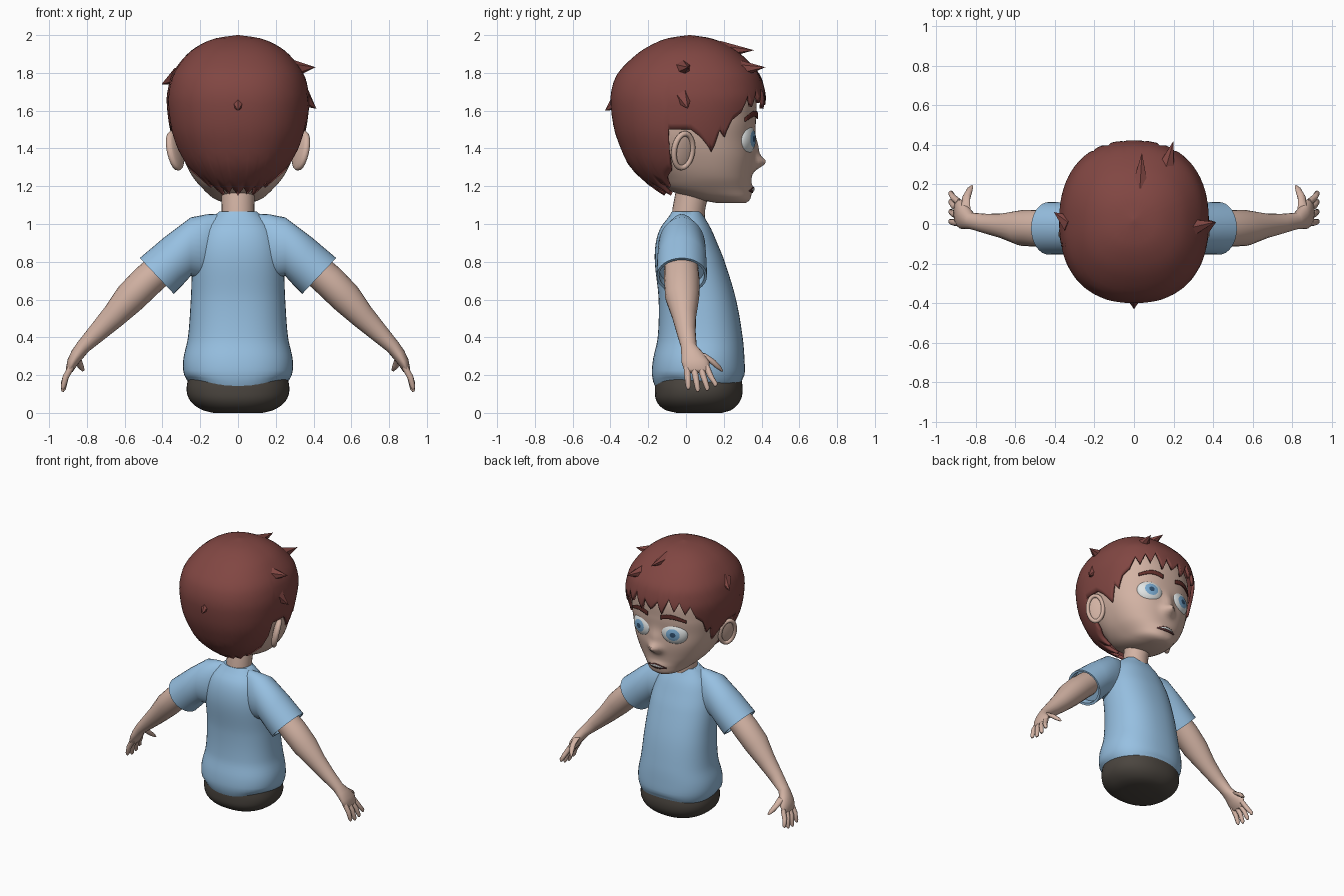
import bpy, bmesh, math
from mathutils import Matrix, Vector, Euler

cube = bpy.data.objects.get("Cube")
if cube:
    bpy.data.objects.remove(cube, do_unlink=True)


def material(name, r, g, b):
    m = bpy.data.materials.new(name)
    m.use_nodes = True
    m.diffuse_color = (r, g, b, 1)
    m.node_tree.nodes["Principled BSDF"].inputs["Base Color"].default_value = (r, g, b, 1)
    return m


SKIN = material("skin", .65, .45, .37)
HAIR = material("auburn hair", .22, .062, .055)
BROW = material("dark brow", .13, .03, .025)
SHIRT = material("blue shirt", .31, .53, .76)
PANTS = material("dark trousers", .07, .06, .05)
WHITE = material("eye white", .75, .78, .78)
IRIS = material("blue iris", .2, .42, .66)
PUPIL = material("navy pupil", .03, .08, .16)
MOUTH = material("mouth inside", .09, .03, .03)


def finish(name, bm, mats, angle=40):
    bmesh.ops.recalc_face_normals(bm, faces=bm.faces)
    mesh = bpy.data.meshes.new(name)
    bm.to_mesh(mesh)
    bm.free()
    for m in mats:
        mesh.materials.append(m)
    ob = bpy.data.objects.new(name, mesh)
    bpy.context.collection.objects.link(ob)
    bpy.ops.object.select_all(action='DESELECT')
    ob.select_set(True)
    bpy.context.view_layer.objects.active = ob
    bpy.ops.object.shade_smooth_by_angle(angle=math.radians(angle))
    return ob


def thicken(ob, t):
    mod = ob.modifiers.new("thickness", 'SOLIDIFY')
    mod.thickness = t
    mod.offset = -1


def loft(name, rings, mat, caps=(True, True), closed=True, angle=40):
    bm = bmesh.new()
    vs = [[bm.verts.new(p) for p in ring] for ring in rings]
    n = len(vs[0])
    for a, b in zip(vs, vs[1:]):
        for i in range(n if closed else n - 1):
            j = (i + 1) % n
            bm.faces.new((a[i], a[j], b[j], b[i]))
    for cap, ring in zip(caps, (vs[0], vs[-1])):
        if cap:
            bm.faces.new(ring)
    return finish(name, bm, [mat], angle)


def profile(table, z):
    """Smooth lookup of (half width, back y, front y) at a height."""
    def slope(i):
        lo, hi = table[max(i - 1, 0)], table[min(i + 1, len(table) - 1)]
        return [(q - p) / (hi[0] - lo[0]) for p, q in zip(lo[1:], hi[1:])]
    z = min(max(z, table[0][0]), table[-1][0])
    k = max(i for i in range(len(table) - 1) if table[i][0] <= z)
    a, b = table[k], table[k + 1]
    h = b[0] - a[0]
    t = (z - a[0]) / h
    w = t * t * (3 - 2 * t)
    return [p + (q - p) * w + h * t * (1 - t) * (m * (1 - t) - n * t)
            for p, q, m, n in zip(a[1:], b[1:], slope(k), slope(k + 1))]


POWER = 2.3


def bulge(v):
    return math.copysign(abs(v) ** (2 / POWER), v)


def around(table, z, a):
    hw, yb, yf = profile(table, z)
    return Vector((hw * bulge(math.sin(a)),
                   (yb + yf) / 2 + (yf - yb) / 2 * bulge(math.cos(a)), z))


def shell(name, table, mat, cols, rows, edge=None, bend=None, caps=(True, True)):
    top, rings = table[-1][0], []
    for r in range(rows + 1):
        ring = []
        for c in range(cols):
            a = 2 * math.pi * c / cols
            low = edge(a) if edge else table[0][0]
            t = r / rows
            z = low + (top - low) * (math.sin(t * math.pi / 2) if edge else t)
            p = around(table, z, a)
            ring.append(bend(p, a) if bend else p)
        rings.append(ring)
    return loft(name, rings, mat, caps)


# Torso: rows are height, half width, back, front
shirt_rows = [(.155, .255, -.165, .295), (.2, .285, -.18, .31), (.28, .29, -.175, .31),
              (.4, .265, -.15, .3), (.6, .25, -.145, .265), (.8, .24, -.165, .205),
              (.9, .22, -.16, .165), (.98, .185, -.135, .13), (1.04, .13, -.09, .095),
              (1.065, .1, -.075, .085)]


def hem(p, a):
    if p.z < .2:
        p.z += .012 * math.cos(3 * a)
    return p


shell("shirt_body", shirt_rows, SHIRT, 48, 40, bend=hem)
shell("trousers", [(0, .13, -.05, .19), (.015, .19, -.11, .24), (.06, .25, -.155, .285),
                   (.12, .272, -.165, .3), (.2, .26, -.16, .29)], PANTS, 48, 16)

# Head with nose
head_rows = [(1.11, .06, .17, .315), (1.13, .12, .06, .34), (1.18, .18, -.09, .342),
             (1.25, .24, -.15, .348), (1.35, .29, -.22, .362), (1.45, .322, -.28, .362),
             (1.55, .335, -.3, .37), (1.7, .32, -.3, .365), (1.85, .24, -.2, .27),
             (1.92, .1, -.08, .14)]


def nose(x, z):
    return (.058 * math.exp(-(x / .045) ** 2 - ((z - 1.325) / .036) ** 2)
            + .022 * math.exp(-(x / .04) ** 2 - ((z - 1.4) / .06) ** 2)
            + .014 * math.exp(-(x / .08) ** 2 - ((z - 1.185) / .025) ** 2))


def add_nose(p, a):
    if math.cos(a) > 0:
        p.y += nose(p.x, p.z)
    return p


def face_y(x, z):
    hw, yb, yf = profile(head_rows, z)
    return ((yb + yf) / 2 + nose(x, z)
            + (yf - yb) / 2 * (1 - min(abs(x / hw), 1) ** POWER) ** (1 / POWER))


shell("head", head_rows, SKIN, 112, 64, bend=add_nose)
loft("neck", [[(r * math.cos(i * math.pi / 12), y + r * math.sin(i * math.pi / 12), z)
               for i in range(24)] for z, y, r in ((.98, .01, .088), (1.08, .015, .087), (1.25, .05, .09))], SKIN)


# Painted face plates that follow the face
def plate(name, mat, x0, x1, low, high, lift):
    rings = []
    for i in range(17):
        t = i / 16
        x = x0 + (x1 - x0) * t
        zs = [low(t) + (high(t) - low(t)) * k / 4 for k in range(5)]
        rings.append([(x, face_y(x, z) + lift, z) for z in zs])
    thicken(loft(name, rings, mat, (False, False), False), .006)


def arch(t):
    return math.sin(math.pi * t)


plate("mouth", MOUTH, -.075, .075, lambda t: 1.172 - .008 * arch(t), lambda t: 1.178 + .022 * arch(t), .004)
plate("teeth", WHITE, -.055, .055, lambda t: 1.178, lambda t: 1.181 + .012 * arch(t), .007)

for s, side in ((1, "left"), (-1, "right")):
    # Brows
    plate(side + "_brow", BROW, s * .055, s * .225, lambda t: 1.555 + .02 * arch(t) - .012 * t,
          lambda t: 1.585 + .024 * arch(t) - .022 * t, .012)

    # Eyes, coloured by distance from the gaze axis
    bm = bmesh.new()
    bmesh.ops.create_uvsphere(bm, u_segments=32, v_segments=30, radius=1)
    for f in bm.faces:
        polar = math.degrees(f.calc_center_median().normalized().angle(Vector((0, 0, 1))))
        f.material_index = 2 if polar < 12 else 1 if polar < 30 else 0
    yaw = math.radians(17)
    spot = Vector((s * .135, face_y(.135, 1.45), 1.45)) - .03 * Vector((s * math.sin(yaw), math.cos(yaw), 0))
    bm.transform(Matrix.LocRotScale(spot, Euler((0, 0, -s * yaw)), None)
                 @ Matrix.Diagonal((.098, .05, .086, 1)) @ Matrix.Rotation(-math.pi / 2, 4, 'X'))
    finish(side + "_eye", bm, [WHITE, IRIS, PUPIL])

    # Ears: a thin dish with a raised rim
    ear_at = Matrix.LocRotScale(Vector((s * .325, -.02, 1.39)), Euler((0, s * math.radians(12), s * math.radians(30))), None)
    bm = bmesh.new()
    bmesh.ops.create_uvsphere(bm, u_segments=24, v_segments=16, radius=1)
    bm.transform(ear_at @ Matrix.Diagonal((.018, .066, .1, 1)))
    finish(side + "_ear", bm, [SKIN])
    turns = [2 * math.pi * i / 32 for i in range(33)]
    rim = [[ear_at @ Vector((.017 * math.sin(b) + s * .01, (.056 + .015 * math.cos(b)) * math.cos(a),
                             (.092 + .015 * math.cos(b)) * math.sin(a))) for b in turns[:-1:4]] for a in turns]
    loft(side + "_ear_rim", rim, SKIN, (False, False), angle=80)

    # Sleeve rings: top x, top z, bottom x, bottom z, half depth
    sleeve = []
    for tx, tz, bx, bz, d in ((.07, 1.055, .07, .75, .05), (.16, 1.052, .16, .71, .095),
                              (.25, 1.035, .25, .725, .125), (.39, .93, .295, .675, .131),
                              (.52, .82, .34, .63, .133), (.508, .81, .352, .643, .12),
                              (.47, .84, .315, .675, .118)):
        sleeve.append([(s * ((tx + bx) / 2 + (tx - bx) / 2 * math.cos(a)), d * math.sin(a) - .022,
                        (tz + bz) / 2 + (tz - bz) / 2 * math.cos(a)) for a in turns[:-1]])
    loft(side + "_sleeve", sleeve, SHIRT)

    # Limbs: path rows are x, y, z, half depth, half thickness
    def limb(name, path, sides):
        rings = []
        for i, (x, y, z, ry, rv) in enumerate(path):
            p, q = path[max(i - 1, 0)], path[min(i + 1, len(path) - 1)]
            t = Vector((q[0] - p[0], q[2] - p[2])).normalized()
            ring = []
            for k in range(sides):
                a = 2 * math.pi * k / sides
                v = rv * math.sin(a)
                ring.append((s * (x - t.y * v), y + ry * math.cos(a), z + t.x * v))
            rings.append(ring)
        loft(name, rings, SKIN, angle=60)

    limb(side + "_arm", [(.4, -.025, .77, .09, .085), (.48, -.022, .7, .094, .088), (.57, -.02, .61, .09, .085),
                         (.66, -.01, .51, .064, .066), (.74, 0, .43, .051, .052), (.82, .015, .35, .042, .038),
                         (.85, .035, .31, .06, .036), (.875, .05, .27, .074, .03),
                         (.893, .056, .225, .066, .02), (.897, .056, .215, .05, .01)], 20)
    for i, (base, tip, z) in enumerate(((.005, .012, .125), (.04, .062, .112), (.075, .112, .118), (.108, .155, .14))):
        mid = (base + tip) / 2
        limb("%s_finger_%d" % (side, i + 1), [(.882, base, .245, .018, .018), (.912, mid, .19, .017, .017),
                                             (.925, tip, z + .015, .014, .014), (.929, tip, z, .006, .006)], 10)
    limb(side + "_thumb", [(.85, .075, .315, .028, .024), (.848, .13, .28, .024, .021),
                           (.832, .168, .245, .018, .017), (.818, .19, .222, .007, .007)], 10)

# Hair shell with a jagged lower edge: angle from the face, height
hair_rows = [(1.14, .11, -.1, .26), (1.2, .18, -.19, .28), (1.3, .272, -.295, .33), (1.4, .328, -.345, .38),
             (1.5, .36, -.38, .39), (1.65, .378, -.4, .422), (1.72, .37, -.392, .415), (1.8, .345, -.36, .385),
             (1.9, .268, -.26, .29), (1.95, .198, -.18, .215), (1.985, .11, -.09, .125), (2, .004, .015, .025)]
hairline = [(0, 1.63), (6, 1.7), (10, 1.61), (18, 1.73), (24, 1.64), (30, 1.71), (36, 1.62), (42, 1.68),
            (48, 1.59), (56, 1.55), (62, 1.46), (66, 1.5), (74, 1.38), (82, 1.46), (88, 1.5), (102, 1.5),
            (106, 1.28), (116, 1.24), (124, 1.19), (132, 1.22), (142, 1.15), (152, 1.2), (162, 1.155),
            (172, 1.19), (180, 1.15)]


def hair_edge(a):
    d = math.degrees(a)
    d = min(d, 360 - d)
    for (d0, z0), (d1, z1) in zip(hairline, hairline[1:]):
        if d <= d1:
            return z0 + (z1 - z0) * (d - d0) / (d1 - d0)
    return hairline[-1][1]


thicken(shell("hair", hair_rows, HAIR, 180, 24, edge=hair_edge, caps=(False, True)), .022)

# Loose hair tufts: base, tip, width
for i, (base, tip, r) in enumerate((((.33, -.02, 1.68), (.415, .01, 1.61), .06), ((.28, -.02, 1.82), (.41, .01, 1.83), .055),
                                    ((-.32, 0, 1.78), (-.405, .06, 1.74), .05), ((0, -.34, 1.66), (0, -.43, 1.6), .06),
                                    ((.03, .18, 1.92), (.04, .36, 1.92), .05), ((.16, .28, 1.82), (.2, .42, 1.83), .05))):
    base, tip = Vector(base), Vector(tip)
    bm = bmesh.new()
    bmesh.ops.create_cone(bm, cap_ends=True, segments=6, radius1=r, radius2=0, depth=(tip - base).length)
    bm.transform(Matrix.LocRotScale((base + tip) / 2, (tip - base).to_track_quat('Z', 'Y'), None))
    finish("hair_tuft_%d" % (i + 1), bm, [HAIR])
